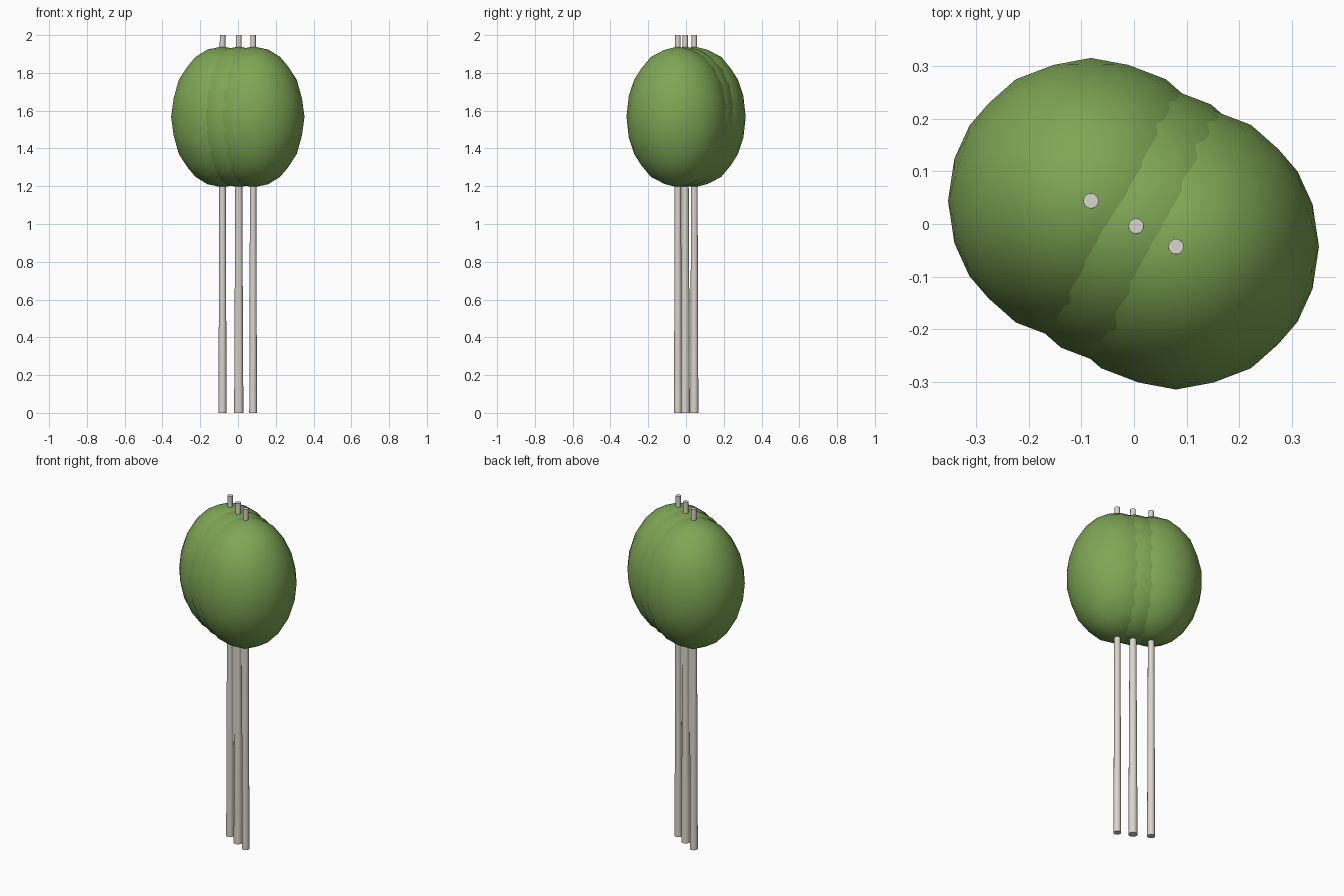
import bpy
import math

if "Cube" in bpy.data.objects:
    bpy.data.objects.remove(bpy.data.objects["Cube"])


def material(name, color):
    m = bpy.data.materials.new(name)
    m.diffuse_color = (*color, 1)
    m.use_nodes = True
    m.node_tree.nodes["Principled BSDF"].inputs["Base Color"].default_value = m.diffuse_color
    return m


bark = material("pale_bark", (0.70, 0.67, 0.61))
leaf = material("leaf_green", (0.21, 0.38, 0.09))


def finish(obj, name, mat, angle):
    obj.name = name
    obj.data.materials.append(mat)
    bpy.ops.object.shade_smooth_by_angle(angle=math.radians(angle))


# Each stem: position and base radius, with its own oval crown
stems = [
    ("left", -0.082, 0.044, 0.0215),
    ("middle", 0.004, -0.004, 0.0245),
    ("right", 0.080, -0.043, 0.0205),
]

for side, x, y, radius in stems:
    # Slender tapered trunk poking out through the crown
    bpy.ops.mesh.primitive_cone_add(vertices=16, radius1=radius, radius2=0.0145,
                                    depth=2, location=(x, y, 1))
    finish(bpy.context.object, side + "_trunk", bark, 40)

    # Egg-shaped foliage, icosphere turned so an edge lies on top
    bpy.ops.mesh.primitive_ico_sphere_add(subdivisions=3, radius=1,
                                          rotation=(0, -math.radians(31.717), 0))
    bpy.ops.object.transform_apply(location=False, rotation=True, scale=False)
    crown = bpy.context.object
    crown.scale = (0.272, 0.272, 0.373)
    crown.location = (x, y, 1.567)
    bpy.ops.object.transform_apply(location=False, rotation=False, scale=True)
    finish(crown, side + "_crown", leaf, 60)
